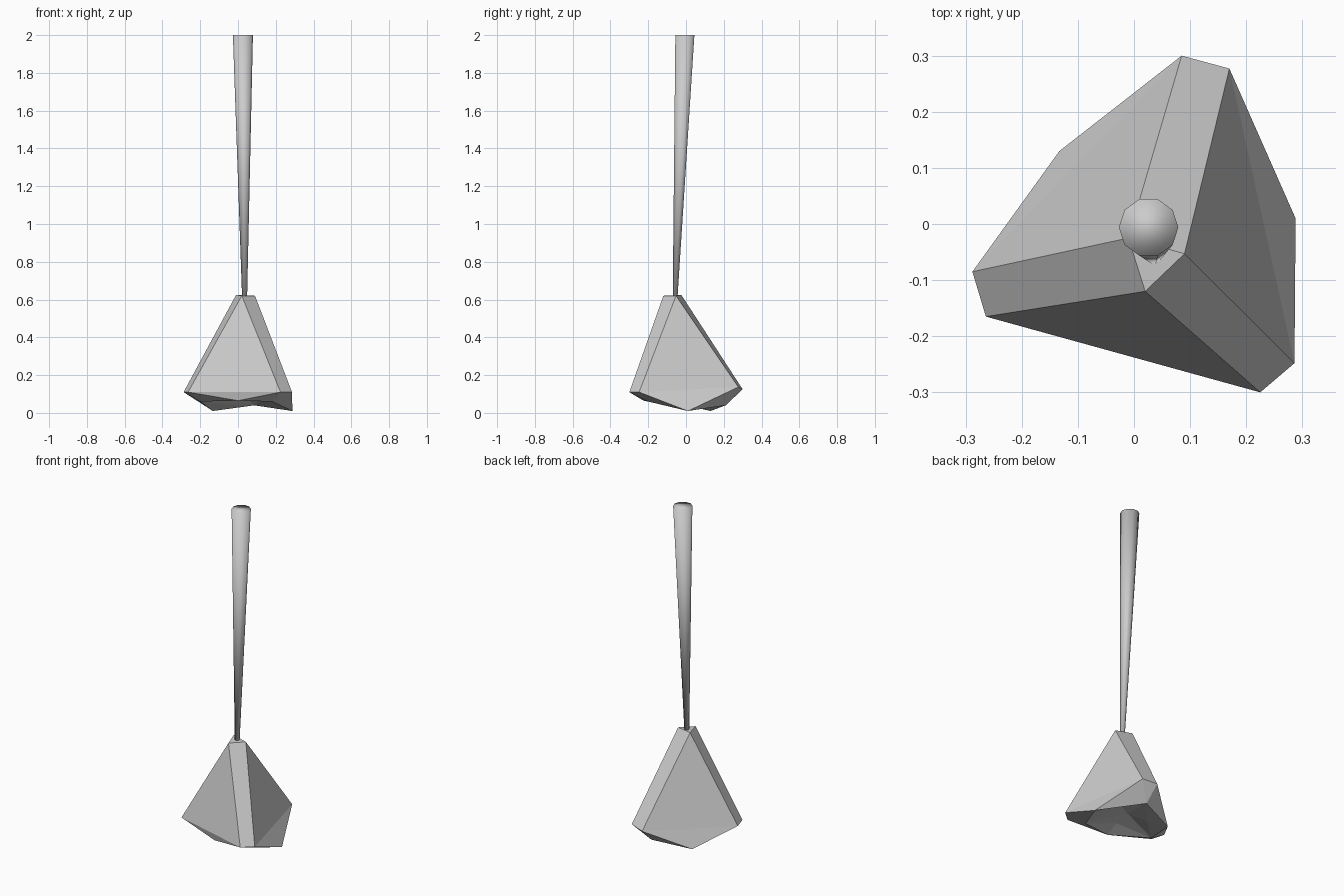
import bpy
import bmesh
from math import cos, sin, tau
from mathutils import Vector

cube = bpy.data.objects.get("Cube")
if cube:
    bpy.data.objects.remove(cube, do_unlink=True)

grey = bpy.data.materials.new("light_grey")
grey.use_nodes = True
grey.diffuse_color = (0.6, 0.6, 0.6, 1)
grey.node_tree.nodes["Principled BSDF"].inputs["Base Color"].default_value = grey.diffuse_color


def make_object(name, bm, smooth):
    bmesh.ops.recalc_face_normals(bm, faces=bm.faces)
    for face in bm.faces:
        face.smooth = smooth
    mesh = bpy.data.meshes.new(name)
    bm.to_mesh(mesh)
    bm.free()
    mesh.materials.append(grey)
    obj = bpy.data.objects.new(name, mesh)
    bpy.context.collection.objects.link(obj)
    return obj


# Faceted head: corners of a chipped three-sided pyramid
corners = {
    # flat top
    "top_front": (.02, -.12, .62), "top_right": (.09, -.053, .62), "top_back": (-.01, -.025, .625),
    # lower ends of the three ridges
    "back_a": (.085, .30, .125), "back_b": (.17, .277, .137),
    "right_a": (.286, -.248, .11), "right_b": (.225, -.30, .11),
    "left_a": (-.264, -.165, .11), "left_b": (-.288, -.085, .11),
    # low points between the ridges
    "low_right": (.288, .01, .01), "low_front": (0, -.225, .065), "low_left": (-.133, .13, .01),
    # underside points below each ridge
    "under_back": (.086, .21, .04), "under_right": (.18, -.2, .06), "under_left": (-.2, -.09, .06),
    # inner ring of the hollow underside
    "in_right": (.13, .05, .075), "in_front": (.02, -.13, .09), "in_left": (-.05, .057, .045),
    "hollow": (.03, -.02, .1),
}
bm = bmesh.new()
vert = {key: bm.verts.new(co) for key, co in corners.items()}


def face(keys):
    bm.faces.new([vert[k] for k in keys.split()])


face("top_front top_right top_back")
# ridge strips
face("back_a back_b top_right top_back")
face("right_a right_b top_front top_right")
face("left_a left_b top_back top_front")

# each side: top point, first ridge corner, low point, second ridge corner,
# the underside points next to it and the inner point behind it
sides = [
    ("top_right", "back_b", "low_right", "right_a", "under_back", "under_right", "in_right"),
    ("top_front", "right_b", "low_front", "left_a", "under_right", "under_left", "in_front"),
    ("top_back", "left_b", "low_left", "back_a", "under_left", "under_back", "in_left"),
]
for top, first, low, second, under_a, under_b, inner in sides:
    face(f"{top} {first} {second}")
    face(f"{first} {low} {second}")
    face(f"{first} {under_a} {low}")
    face(f"{low} {under_b} {second}")
    face(f"{low} {under_a} {inner}")
    face(f"{low} {inner} {under_b}")
    face(f"{inner} {under_a} hollow")
    face(f"{inner} hollow {under_b}")
# chipped ends of the ridges
for ridge in ("back", "right", "left"):
    face(f"{ridge}_a {ridge}_b under_{ridge}")
make_object("faceted_head", bm, False)

# Tapered handle: ten sides, thin where it meets the head
bm = bmesh.new()
SIDES = 10
rings = []
for centre, radius in ((Vector((.035, -.058, .6)), .013), (Vector((.026, -.006, 2)), .053)):
    rings.append([bm.verts.new(centre + radius * Vector((cos(tau * i / SIDES), sin(tau * i / SIDES), 0)))
                  for i in range(SIDES)])
low_ring, high_ring = rings
for i in range(SIDES):
    j = (i + 1) % SIDES
    bm.faces.new((low_ring[i], low_ring[j], high_ring[j], high_ring[i]))
bm.faces.new(low_ring[::-1])
bm.faces.new(high_ring)
make_object("tapered_handle", bm, True)
